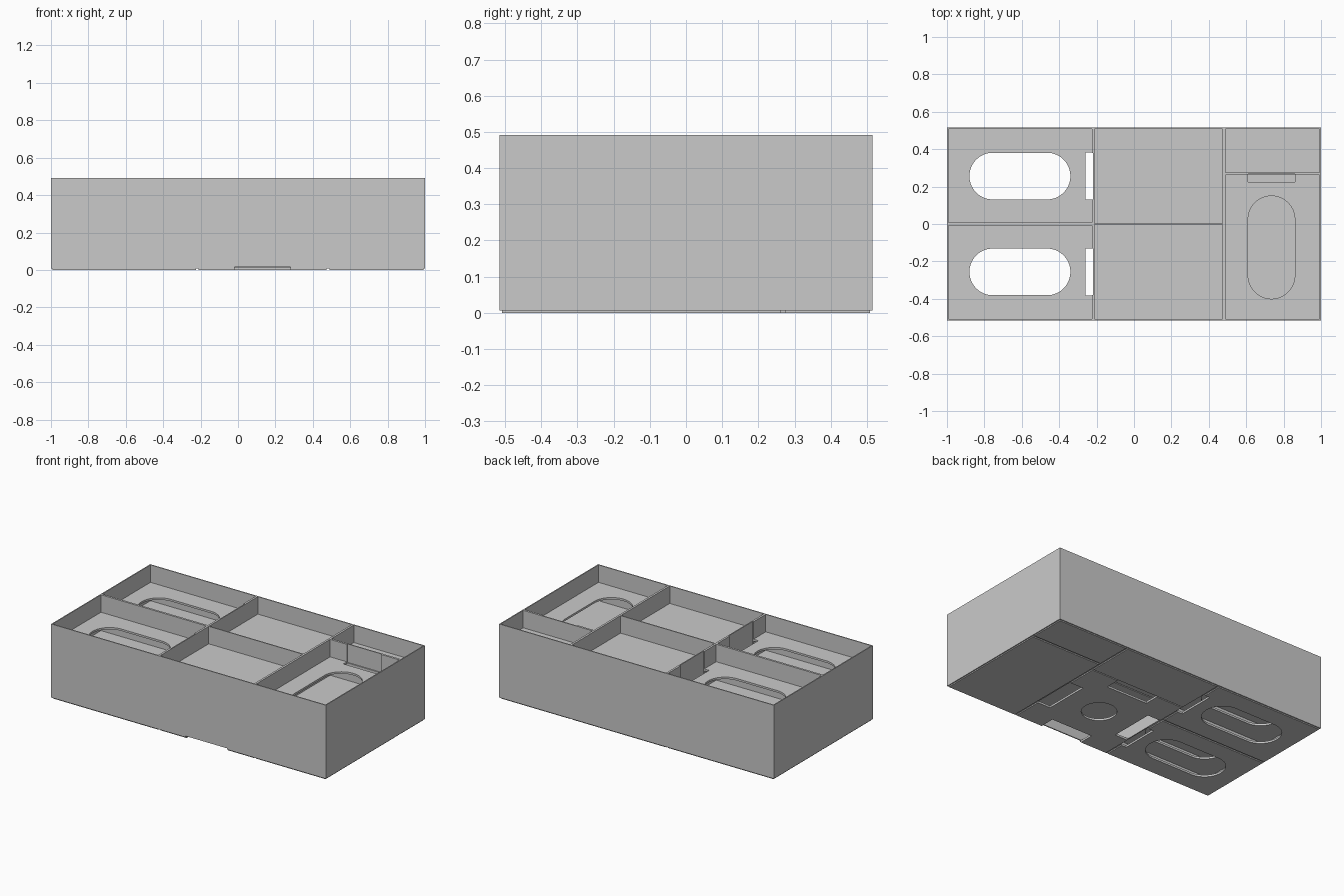
import bpy
import bmesh
from math import cos, sin, pi, copysign

cube = bpy.data.objects.get("Cube")
if cube:
    bpy.data.objects.remove(cube, do_unlink=True)

X, Y = 1.0, 0.515         # outer faces
XL, XR, YR = -0.218, 0.481, 0.268   # where neighbouring boxes meet
YS = 0.19                 # back of the square bay in the lowest layer
W = 0.007                 # wall thickness
STEP, FLOOR, FOOT, TOP = 0.121, 0.013, 0.007, 0.491

grey = bpy.data.materials.new("plain grey")
grey.use_nodes = True
grey.diffuse_color = (0.59, 0.59, 0.59, 1)
bsdf = next(n for n in grey.node_tree.nodes if n.type == 'BSDF_PRINCIPLED')
bsdf.inputs["Base Color"].default_value = grey.diffuse_color


def prism(name, outline, z0, z1):
    """Solid with a flat outline, standing between two heights."""
    bm = bmesh.new()
    base = bm.faces.new([bm.verts.new((x, y, z0)) for x, y in outline])
    top = bmesh.ops.extrude_face_region(bm, geom=[base])["geom"]
    for v in top:
        if isinstance(v, bmesh.types.BMVert):
            v.co.z = z1
    bmesh.ops.recalc_face_normals(bm, faces=bm.faces)
    mesh = bpy.data.meshes.new(name)
    bm.to_mesh(mesh)
    bm.free()
    mesh.materials.append(grey)
    ob = bpy.data.objects.new(name, mesh)
    bpy.context.collection.objects.link(ob)
    return ob


def rect(x0, x1, y0, y1):
    return [(x0, y0), (x1, y0), (x1, y1), (x0, y1)]


def rounded(cx, cy, lx, ly, n=48):
    """Slot with fully rounded ends, or a circle when both lengths match."""
    r = min(lx, ly) / 2
    angles = [2 * pi * (i + 0.5) / n for i in range(n)]
    return [(cx + r * cos(a) + copysign(lx / 2 - r, cos(a)),
             cy + r * sin(a) + copysign(ly / 2 - r, sin(a))) for a in angles]


def cut(ob, outlines, z0, z1):
    """Cut each outline through the object and tidy up the cutters."""
    for outline in outlines:
        tool = prism("cutter", outline, z0, z1)
        tool.hide_render = True
        mod = ob.modifiers.new("cut", 'BOOLEAN')
        mod.operation, mod.solver, mod.object = 'DIFFERENCE', 'EXACT', tool
        bpy.context.view_layer.objects.active = ob
        bpy.ops.object.modifier_apply(modifier=mod.name)
        bpy.data.objects.remove(tool, do_unlink=True)


def floor(name, bay, z, holes=()):
    x0, x1, y0, y1 = bay
    ob = prism(name, rect(x0 + W, x1 - W, y0 + W, y1 - W), z, z + FLOOR)
    cut(ob, holes, z - 0.02, z + 0.05)


def wall(name, axis, low, start, end, z, gaps=()):
    """One thin wall along an axis, left open at the finger gaps."""
    stops = [start] + [s for g in gaps for s in g] + [end]
    for a, b in zip(stops[::2], stops[1::2]):
        span = (a, b, low, low + W) if axis == 'x' else (low, low + W, a, b)
        prism(name, rect(*span), z + FOOT, z + FOOT + STEP)


def double_wall(name, axis, at, start, end, z, gaps=()):
    """Two boxes back to back: only the nearer wall has finger gaps."""
    wall(name + "_near", axis, at - W, start, end, z, gaps)
    wall(name + "_far", axis, at, start, end, z)


# Outer walls
prism("right_wall", rect(-X, -X + W, -Y, Y), FOOT, TOP)
prism("left_wall", rect(X - W, X, -Y, Y), FOOT, TOP)
prism("back_wall", rect(-X + W, X - W, Y - W, Y), FOOT, TOP)
front = prism("front_wall", rect(-X + W, X - W, -Y, -Y + W), FOOT, TOP)
cut(front, [rect(-0.02, 0.28, -0.6, -0.4)], -0.02, 0.015)

# Four stacked layers of boxes
finger_gaps = [(-0.38, -0.13), (0.13, 0.38)]
for k in range(4):
    z = k * STEP
    lowest, top = k == 0, k == 3

    # Card bays with a long hole and a finger slot each
    for s, side in ((-1, "front"), (1, "back")):
        c = s * 0.256
        y0, y1 = sorted((0, s * Y))
        floor(side + "_card_bay_floor", (-X, XL, y0, y1), z,
              [rounded(-0.61, c, 0.54, 0.25),
               rect(-0.26, XL, c - 0.125, c + 0.125)])
    double_wall("card_divider", 'x', 0, -X + W, XL - W, z)
    double_wall("card_bay_wall", 'y', XL, -Y + W, Y - W, z, finger_gaps)

    # Middle bays, the lowest one square with a hole and four edge slots
    split = YS if lowest else 0
    cx, cy = (XL + XR) / 2, (YS - Y) / 2
    square_holes = [rounded(cx, cy, 0.21, 0.21),
                    rect(cx - 0.15, cx + 0.15, -0.6, -0.41),
                    rect(cx - 0.15, cx + 0.15, YS - 0.1, YS),
                    rect(XL, XL + 0.1, cy - 0.15, cy + 0.15),
                    rect(XR - 0.1, XR, cy - 0.15, cy + 0.15)]
    floor("front_middle_floor", (XL, XR, -Y, split + W / 2), z,
          square_holes if lowest else ())
    floor("back_middle_floor", (XL, XR, split - W / 2, Y), z)
    wall("middle_divider", 'x', split - W / 2, XL + W, XR - W, z)

    # Side bays
    floor("long_side_bay_floor", (XR, X, -Y, YR), z,
          [rounded(0.735, -0.125, 0.25, 0.55),
           rect(0.61, 0.86, 0.225, YR)] if top else ())
    floor("small_side_bay_floor", (XR, X, YR, Y), z)
    double_wall("side_bay_wall", 'y', XR, -Y + W, Y - W, z)
    double_wall("side_divider", 'x', YR, XR + W, X - W, z,
                [(0.61, 0.86)] if top else ())
